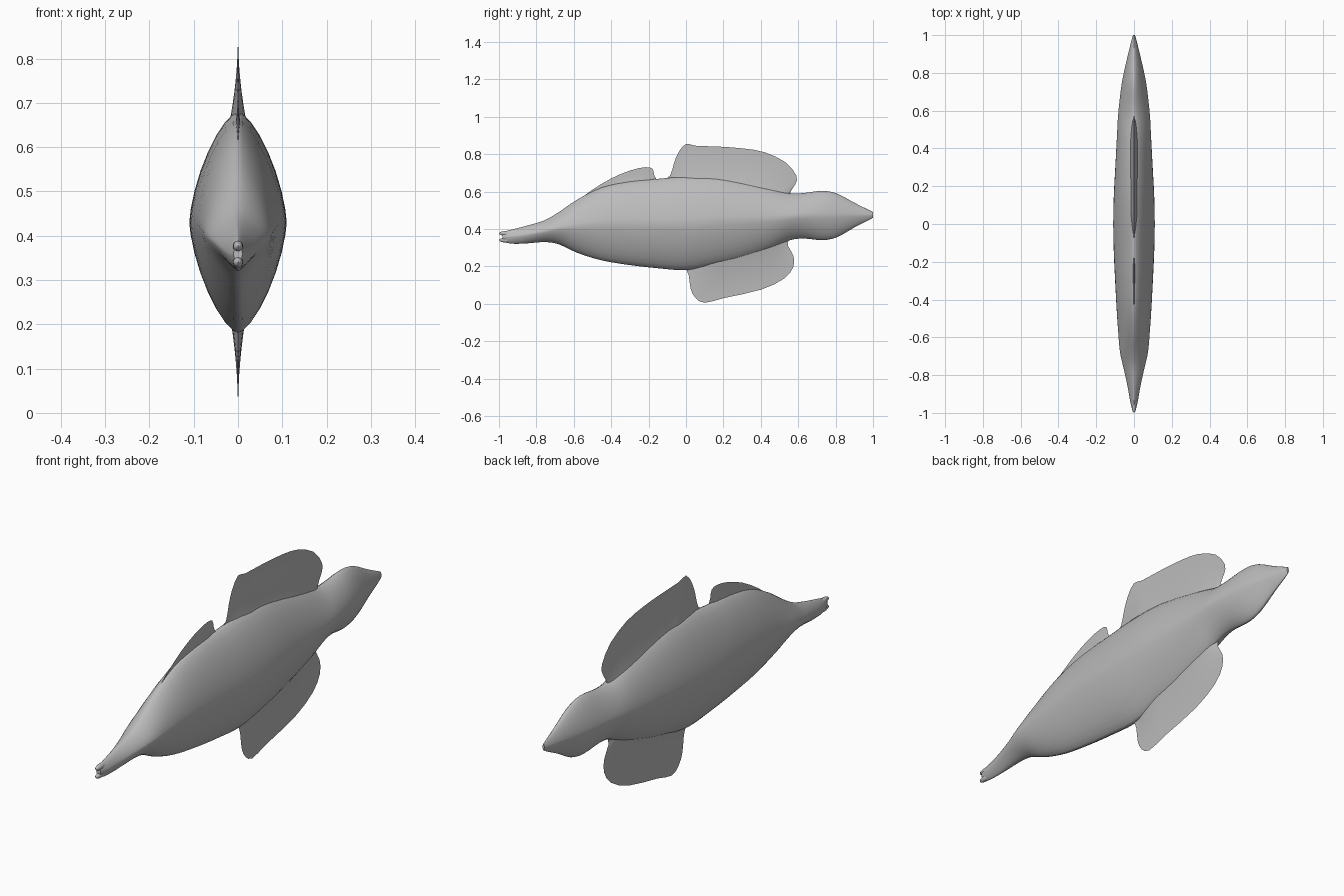
import bpy, bmesh, math
from mathutils import Vector

if "Cube" in bpy.data.objects:
    bpy.data.objects.remove(bpy.data.objects["Cube"])

grey = bpy.data.materials.new("plain grey")
grey.diffuse_color = (0.5, 0.5, 0.5, 1)
grey.use_nodes = True
grey.node_tree.nodes["Principled BSDF"].inputs["Base Color"].default_value = grey.diffuse_color


def finish(name, bm, angle=50):
    bmesh.ops.remove_doubles(bm, verts=bm.verts, dist=1e-5)
    bmesh.ops.holes_fill(bm, edges=[e for e in bm.edges if e.is_boundary], sides=0)
    bmesh.ops.recalc_face_normals(bm, faces=bm.faces)
    mesh = bpy.data.meshes.new(name)
    bm.to_mesh(mesh)
    bm.free()
    mesh.materials.append(grey)
    ob = bpy.data.objects.new(name, mesh)
    bpy.context.collection.objects.link(ob)
    bpy.ops.object.select_all(action='DESELECT')
    ob.select_set(True)
    bpy.context.view_layer.objects.active = ob
    bpy.ops.object.shade_smooth_by_angle(angle=math.radians(angle))
    return ob


def skin(bm, rows, closed):
    """Join rows of points with quads."""
    vs = [[bm.verts.new(p) for p in r] for r in rows]
    n = len(rows[0])
    for a, b in zip(vs, vs[1:]):
        for i in range(n if closed else n - 1):
            j = (i + 1) % n
            bm.faces.new((a[i], a[j], b[j], b[i]))


def catmull(p, steps):
    """Smooth a list of tuples."""
    p = [Vector(q) for q in p]
    out = []
    for i in range(len(p) - 1):
        a, b, c, d = p[max(i - 1, 0)], p[i], p[i + 1], p[min(i + 2, len(p) - 1)]
        for s in range(steps):
            t = s / steps
            out.append(0.5 * (2 * b + (c - a) * t + (2 * a - 5 * b + 4 * c - d) * t * t
                              + (3 * b - a - 3 * c + d) * t ** 3))
    return out + [p[-1]]


# Body: lens-shaped sections (y, bottom, top, half width), tail to nose
SECTIONS = [
    (-0.98, 0.335, 0.383, 0.010), (-0.94, 0.322, 0.395, 0.020), (-0.86, 0.322, 0.415, 0.034),
    (-0.76, 0.330, 0.445, 0.056), (-0.68, 0.318, 0.490, 0.074), (-0.58, 0.272, 0.558, 0.083),
    (-0.45, 0.232, 0.622, 0.092), (-0.30, 0.207, 0.655, 0.100), (-0.15, 0.190, 0.668, 0.107),
    (0.00, 0.180, 0.680, 0.110), (0.15, 0.205, 0.678, 0.107), (0.30, 0.240, 0.655, 0.099),
    (0.45, 0.290, 0.620, 0.091), (0.55, 0.338, 0.592, 0.086), (0.63, 0.349, 0.592, 0.079),
    (0.73, 0.340, 0.604, 0.067), (0.81, 0.357, 0.588, 0.052), (0.90, 0.408, 0.540, 0.031),
    (0.97, 0.443, 0.505, 0.014), (1.00, 0.460, 0.490, 0.005)]
N, POWER = 32, 2 / 1.47
rows = []
for y, lo, hi, w in catmull(SECTIONS, 3):
    ring = []
    for i in range(N):
        a = 2 * math.pi * i / N
        c, s = math.cos(a), math.sin(a)
        ring.append((math.copysign(abs(c) ** POWER, c) * w, y,
                     (lo + hi) / 2 + math.copysign(abs(s) ** POWER, s) * (hi - lo) / 2))
    rows.append(ring)
bm = bmesh.new()
skin(bm, rows, True)
finish("body", bm, 60)


# Fins: thin blades running from a root line inside the body to an outline
def fin(name, outline, root_a, root_b, thick=0.05):
    pts = catmull(outline, 2)
    a, b = Vector(root_a), Vector(root_b)
    bm = bmesh.new()
    for side in (1, -1):
        grid = []
        for k in range(9):
            t = k / 8
            row = []
            for i, p in enumerate(pts):
                q = a.lerp(b, i / (len(pts) - 1)).lerp(p, t)
                row.append((side * thick * (1 - t) ** 2, q.x, q.y))
            grid.append(row)
        skin(bm, grid, False)
    finish(name, bm, 60)


fin("upper_front_fin",
    [(-0.13, 0.655), (-0.085, 0.685), (-0.065, 0.75), (-0.04, 0.81), (0.0, 0.855), (0.05, 0.845),
     (0.18, 0.84), (0.31, 0.83), (0.42, 0.81), (0.53, 0.758), (0.59, 0.685), (0.585, 0.64),
     (0.55, 0.59)],
    (-0.08, 0.55), (0.53, 0.50))
fin("upper_rear_fin",
    [(-0.56, 0.565), (-0.50, 0.61), (-0.40, 0.67), (-0.30, 0.712), (-0.22, 0.73), (-0.18, 0.723),
     (-0.17, 0.69), (-0.155, 0.66)],
    (-0.48, 0.50), (-0.17, 0.53), 0.04)
fin("lower_fin",
    [(0.0, 0.185), (0.015, 0.15), (0.025, 0.08), (0.05, 0.032), (0.10, 0.005), (0.20, 0.03),
     (0.40, 0.075), (0.525, 0.135), (0.575, 0.20), (0.573, 0.26), (0.545, 0.31), (0.55, 0.345)],
    (0.06, 0.33), (0.52, 0.41))

# Forked tail tip: two small rounded lobes
for name, z in (("tail_lobe_upper", 0.376), ("tail_lobe_lower", 0.340)):
    bm = bmesh.new()
    bmesh.ops.create_uvsphere(bm, u_segments=12, v_segments=8, radius=1)
    for v in bm.verts:
        v.co = (v.co.x * 0.012, -0.96 + v.co.y * 0.04, z + v.co.z * 0.013)
    finish(name, bm)
